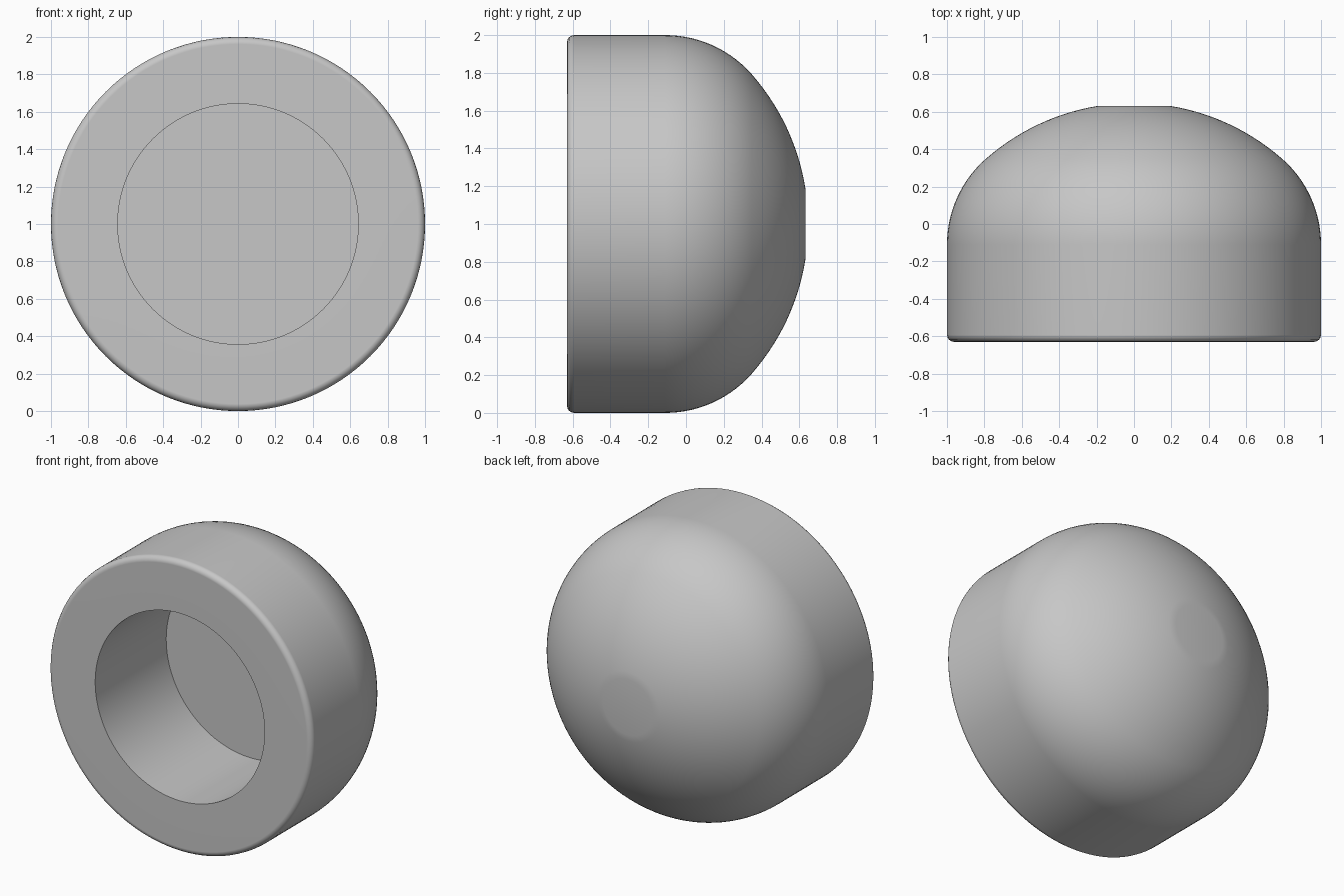
import bpy
import bmesh
from math import sin, cos, atan2, pi, radians, sqrt
from mathutils import Vector, Matrix

cube = bpy.data.objects.get("Cube")
if cube:
    bpy.data.objects.remove(cube, do_unlink=True)

# Main dimensions
FRONT, FLOOR = -0.63, 0.14
BORE_R, BEVEL = 0.643, 0.038
FLAT_R = 0.19
DOME_R, DOME_C = 1.2, -0.553
SHOULDER_R, SHOULDER_Y = 0.61, -0.11
STEPS = 128


def arc(cr, cy, radius, start, end, count):
    """Profile points (radius, depth) along an arc."""
    angles = [start + (end - start) * i / count for i in range(count + 1)]
    return [(cr + radius * cos(a), cy + radius * sin(a)) for a in angles]


# Half section: bore floor, bore wall, front rim, side, shoulder, dome, flat tip
join = atan2(SHOULDER_Y - DOME_C, 1 - SHOULDER_R)
tip = atan2(sqrt(DOME_R ** 2 - FLAT_R ** 2), FLAT_R)
profile = [(0, FLOOR), (BORE_R, FLOOR), (BORE_R, FRONT)]
profile += arc(1 - BEVEL, FRONT + BEVEL, BEVEL, -pi / 2, 0, 4)
profile += arc(1 - SHOULDER_R, SHOULDER_Y, SHOULDER_R, 0, join, 14)
profile += arc(0, DOME_C, DOME_R, join, tip, 14)[1:]
profile.append((0, profile[-1][1]))

# Revolve the section around the depth axis
bm = bmesh.new()
verts = [bm.verts.new((r, y, 0)) for r, y in profile]
edges = [bm.edges.new(pair) for pair in zip(verts, verts[1:])]
bmesh.ops.spin(bm, geom=verts + edges, cent=(0, 0, 0), axis=(0, 1, 0),
               angle=2 * pi, steps=STEPS, use_duplicate=False)
bmesh.ops.remove_doubles(bm, verts=bm.verts, dist=0.0001)
bmesh.ops.recalc_face_normals(bm, faces=bm.faces)
bmesh.ops.transform(bm, matrix=Matrix.Translation(Vector((0, 0, 1))), verts=bm.verts)
mesh = bpy.data.meshes.new("domed_cap")
bm.to_mesh(mesh)
bm.free()

cap = bpy.data.objects.new("domed_cap", mesh)
bpy.context.collection.objects.link(cap)

# Plain grey material
grey = bpy.data.materials.new("light_grey")
grey.use_nodes = True
color = (0.57, 0.57, 0.57, 1)
grey.diffuse_color = color
grey.node_tree.nodes["Principled BSDF"].inputs["Base Color"].default_value = color
mesh.materials.append(grey)

# Smooth surfaces with crisp bore edges
bpy.ops.object.select_all(action="DESELECT")
cap.select_set(True)
bpy.context.view_layer.objects.active = cap
bpy.ops.object.shade_smooth_by_angle(angle=radians(35))
weighted = cap.modifiers.new("even_normals", "WEIGHTED_NORMAL")
weighted.keep_sharp = True
